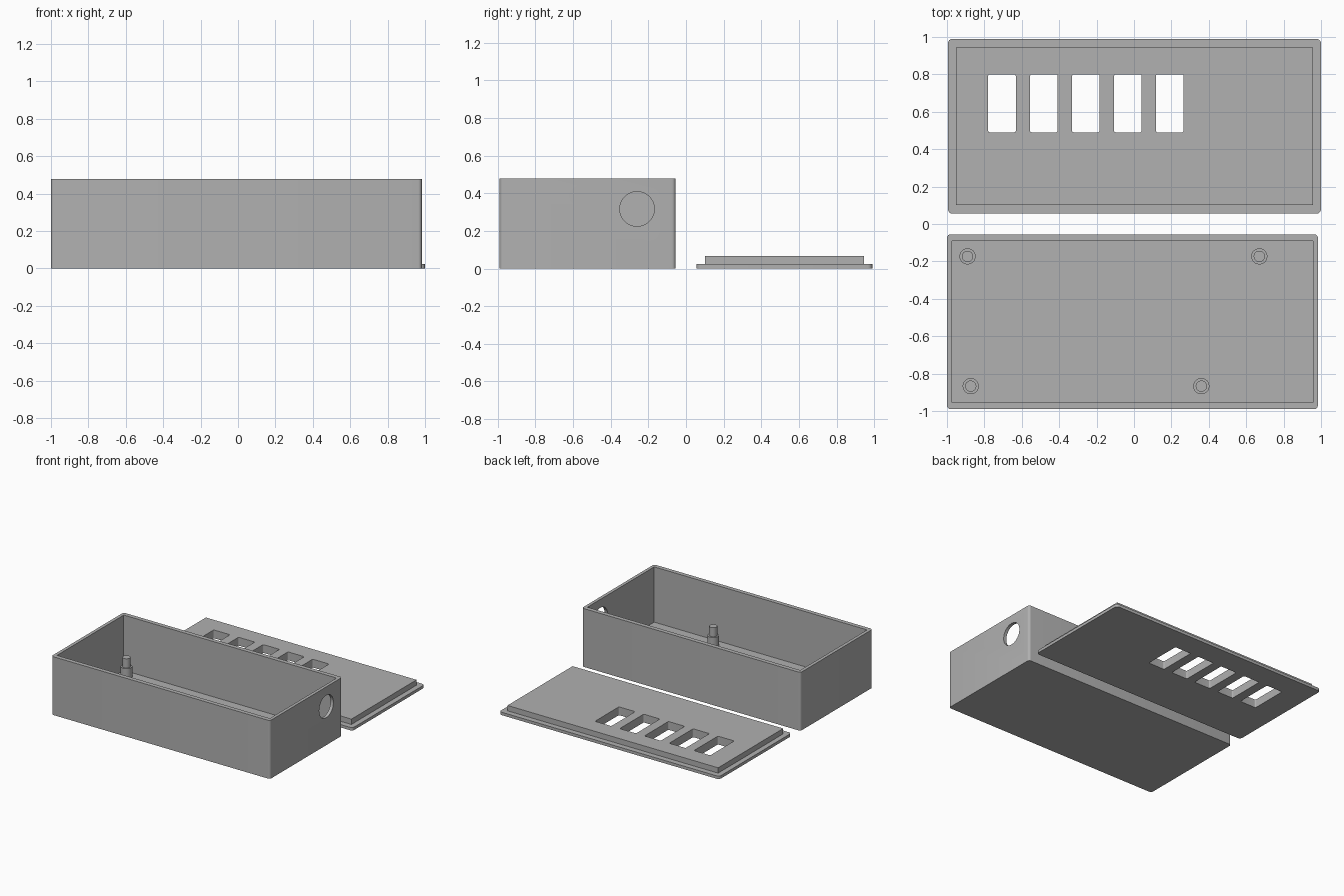
import bpy, bmesh, math

if "Cube" in bpy.data.objects:
    bpy.data.objects.remove(bpy.data.objects["Cube"])

plastic = bpy.data.materials.new("grey plastic")
plastic.diffuse_color = (0.44, 0.44, 0.44, 1)
plastic.use_nodes = True
plastic.node_tree.nodes["Principled BSDF"].inputs["Base Color"].default_value = plastic.diffuse_color


def prism(name, x0, x1, y0, y1, z0, z1, radius=0.0):
    """Upright block with optionally rounded vertical corners."""
    pts = []
    for cx, cy, start in ((x1 - radius, y1 - radius, 0), (x0 + radius, y1 - radius, 90),
                          (x0 + radius, y0 + radius, 180), (x1 - radius, y0 + radius, 270)):
        steps = 6 if radius else 0
        for i in range(steps + 1):
            a = math.radians(start + (90 * i / steps if steps else 0))
            pts.append((cx + radius * math.cos(a), cy + radius * math.sin(a), z0))
    bm = bmesh.new()
    base = bm.faces.new([bm.verts.new(p) for p in pts])
    out = bmesh.ops.extrude_face_region(bm, geom=[base])
    top = [v for v in out["geom"] if isinstance(v, bmesh.types.BMVert)]
    bmesh.ops.translate(bm, verts=top, vec=(0, 0, z1 - z0))
    bmesh.ops.recalc_face_normals(bm, faces=bm.faces)
    mesh = bpy.data.meshes.new(name)
    bm.to_mesh(mesh)
    bm.free()
    mesh.materials.append(plastic)
    ob = bpy.data.objects.new(name, mesh)
    bpy.context.collection.objects.link(ob)
    return ob


def select(ob):
    bpy.ops.object.select_all(action='DESELECT')
    ob.select_set(True)
    bpy.context.view_layer.objects.active = ob


def combine(ob, tool, operation):
    """Apply a boolean and discard the tool."""
    mod = ob.modifiers.new("boolean", 'BOOLEAN')
    mod.operation, mod.solver, mod.object = operation, 'EXACT', tool
    select(ob)
    bpy.ops.object.modifier_apply(modifier=mod.name)
    bpy.data.objects.remove(tool)


def cylinder(name, radius, x, y, z0, z1, segments=48):
    bpy.ops.mesh.primitive_cylinder_add(vertices=segments, radius=radius, depth=z1 - z0,
                                        location=(x, y, (z0 + z1) / 2))
    ob = bpy.context.object
    ob.name = name
    ob.data.materials.append(plastic)
    return ob


def smooth(ob):
    select(ob)
    bpy.ops.object.shade_smooth_by_angle(angle=math.radians(30))


# Open box with a round cable hole in the right wall
FLOOR = 0.025
box = prism("box", -1.0, 0.983, -0.99, -0.055, 0, 0.478, 0.02)
combine(box, prism("cavity", -0.973, 0.957, -0.955, -0.09, FLOOR, 0.6), 'DIFFERENCE')
hole = cylinder("cable_hole", 0.092, 0, 0, -0.06, 0.06, 64)
hole.location = (0.97, -0.26, 0.317)
hole.rotation_euler = (0, math.pi / 2, 0)
combine(box, hole, 'DIFFERENCE')
smooth(box)

# Mounting posts: wide shoulder with a narrower pin on top
for i, (x, y) in enumerate(((-0.89, -0.173), (0.67, -0.173), (-0.873, -0.867), (0.36, -0.867))):
    post = cylinder(f"mounting_post_{i + 1}", 0.043, x, y, FLOOR - 0.01, 0.112)
    combine(post, cylinder("pin", 0.03, x, y, 0.08, 0.187), 'UNION')
    smooth(post)

# Lid lying beside the box: thin plate, raised lip and a row of five slots
lid = prism("lid", -0.995, 1.0, 0.055, 0.99, 0, 0.024, 0.025)
combine(lid, prism("lip", -0.953, 0.957, 0.102, 0.945, 0.01, 0.068), 'UNION')
for i in range(5):
    x = -0.78 + i * 0.2243
    combine(lid, prism("slot", x, x + 0.148, 0.49, 0.80, -0.1, 0.2, 0.01), 'DIFFERENCE')
smooth(lid)
